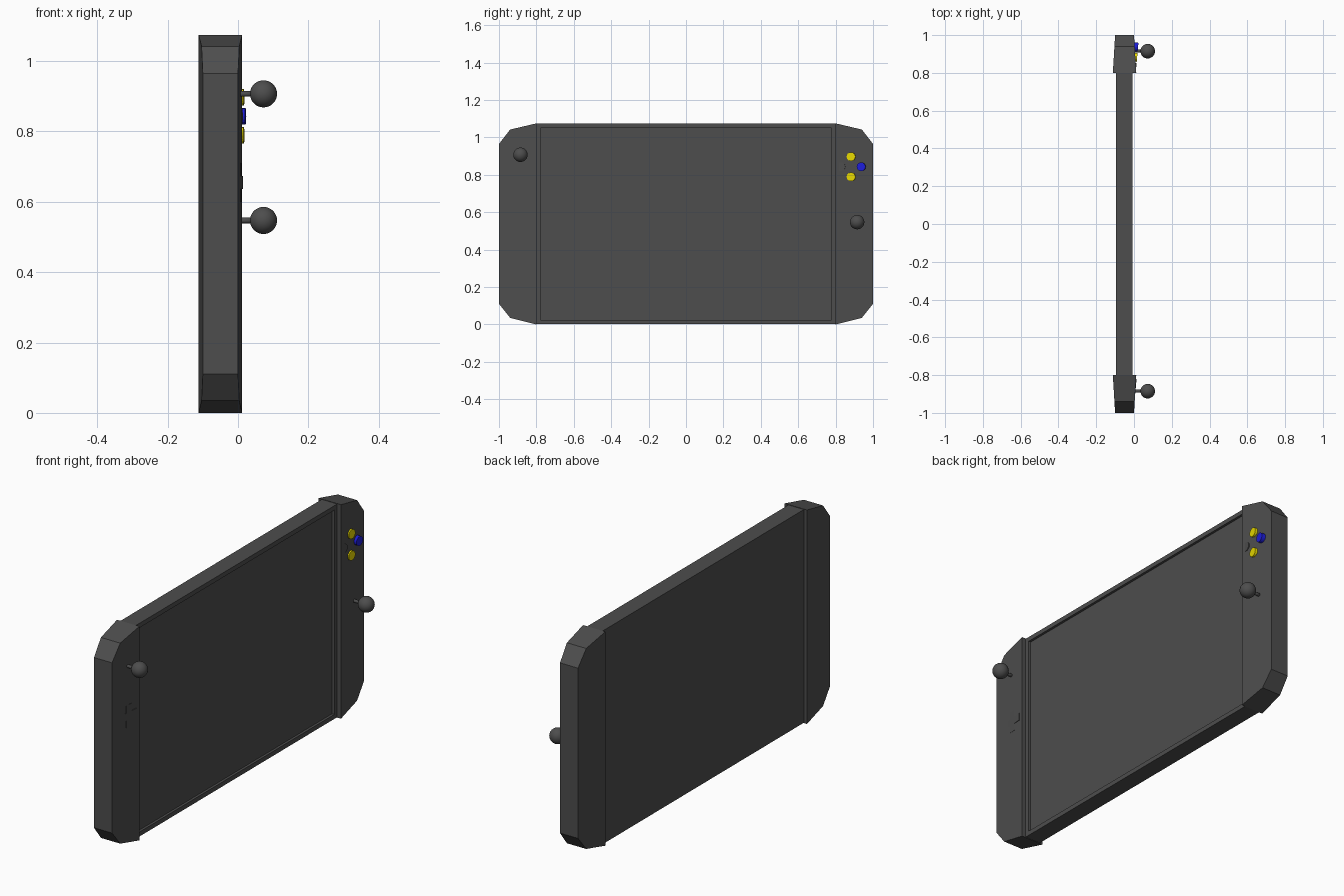
import bpy, bmesh, math
from mathutils import Matrix, Vector

if "Cube" in bpy.data.objects:
    bpy.data.objects.remove(bpy.data.objects["Cube"])


def mat(name, col):
    m = bpy.data.materials.new(name)
    m.diffuse_color = (*col, 1)
    m.use_nodes = True
    m.node_tree.nodes["Principled BSDF"].inputs["Base Color"].default_value = m.diffuse_color
    return m


DARK = mat("dark grey plastic", (0.075, 0.075, 0.075))
YELLOW = mat("yellow plastic", (0.8, 0.69, 0.0))
BLUE = mat("blue plastic", (0.012, 0.012, 0.7))
H = 1.075      # overall height
TILT = 0.09    # slope of the button tops


def finish(name, bm, material, smooth=False):
    bmesh.ops.recalc_face_normals(bm, faces=bm.faces)
    me = bpy.data.meshes.new(name)
    bm.to_mesh(me)
    bm.free()
    me.materials.append(material)
    for p in me.polygons:
        p.use_smooth = smooth
    ob = bpy.data.objects.new(name, me)
    bpy.context.collection.objects.link(ob)
    return ob


def prism(bm, outline, front, back):
    """Solid from a (y, z) outline; front and back give x for each y."""
    a = [bm.verts.new((front(y), y, z)) for y, z in outline]
    b = [bm.verts.new((back(y), y, z)) for y, z in outline]
    bm.faces.new(a)
    bm.faces.new(b[::-1])
    n = len(a)
    for i in range(n):
        bm.faces.new((a[i], b[i], b[(i + 1) % n], a[(i + 1) % n]))


# Middle body with a recessed screen
bm = bmesh.new()
prism(bm, [(-0.8, 0.002), (0.8, 0.002), (0.8, H - 0.002), (-0.8, H - 0.002)],
      lambda y: -0.009, lambda y: -0.095)
bmesh.ops.recalc_face_normals(bm, faces=bm.faces)
front = [f for f in bm.faces if f.normal.x > 0.9]
bmesh.ops.inset_region(bm, faces=front, thickness=0.032)
screen = max(bm.faces, key=lambda f: f.calc_center_median().x + (f in front))
bmesh.ops.inset_region(bm, faces=[screen], thickness=0.0005, depth=-0.012)
finish("screen_body", bm, DARK)

# Side grips, tapering in thickness toward the outer end
for s, name in ((-1, "left_grip"), (1, "right_grip")):
    bm = bmesh.new()
    pts = [(0.8, 0), (0.94, 0.035), (1, 0.11), (1, H - 0.11), (0.94, H - 0.033), (0.8, H)]
    prism(bm, [(s * y, z) for y, z in pts],
          lambda y: 0.06 * (1 - abs(y)), lambda y: -0.1 - 0.06 * (1 - abs(y)))
    finish(name, bm, DARK)

# Thumb sticks: thin stem and ball
for name, y, z in (("left_stick", -0.885, 0.907), ("right_stick", 0.915, 0.547)):
    bm = bmesh.new()
    bmesh.ops.create_cone(bm, cap_ends=True, segments=16, radius1=0.008, radius2=0.008, depth=0.07,
                          matrix=Matrix.Translation((0.02, y, z)) @ Matrix.Rotation(math.pi / 2, 4, 'Y'))
    bmesh.ops.create_uvsphere(bm, u_segments=32, v_segments=16, radius=0.0385,
                              matrix=Matrix.Translation((0.0725, y, z)))
    finish(name, bm, DARK, True)

# Four face buttons, set on a slight tilt
axis = Vector((1, -TILT, 0)).normalized()
rot = axis.to_track_quat('Z', 'Y').to_matrix().to_4x4()
for name, dy, dz, m in (("top_button", 0, 0.054, YELLOW), ("bottom_button", 0, -0.054, YELLOW),
                        ("outer_button", 0.054, 0, BLUE), ("inner_button", -0.054, 0, DARK)):
    top = Vector((0.0165 + TILT * dy, 0.882 + dy, 0.843 + dz))
    bm = bmesh.new()
    bmesh.ops.create_cone(bm, cap_ends=True, segments=16, radius1=0.0235, radius2=0.0235, depth=0.03,
                          matrix=Matrix.Translation(top - axis * 0.015) @ rot)
    finish(name, bm, m)

# Direction pad: a plus that barely stands out of the left grip
a, w, cy, cz = 0.056, 0.019, -0.877, 0.655
plus = [(a, -w), (a, w), (w, w), (w, a), (-w, a), (-w, w),
        (-a, w), (-a, -w), (-w, -w), (-w, -a), (w, -a), (w, -w)]
bm = bmesh.new()
prism(bm, [(cy + p, cz + q) for p, q in plus],
      lambda y: 0.0085 + TILT * (y - cy), lambda y: -0.02)
finish("direction_pad", bm, DARK)
